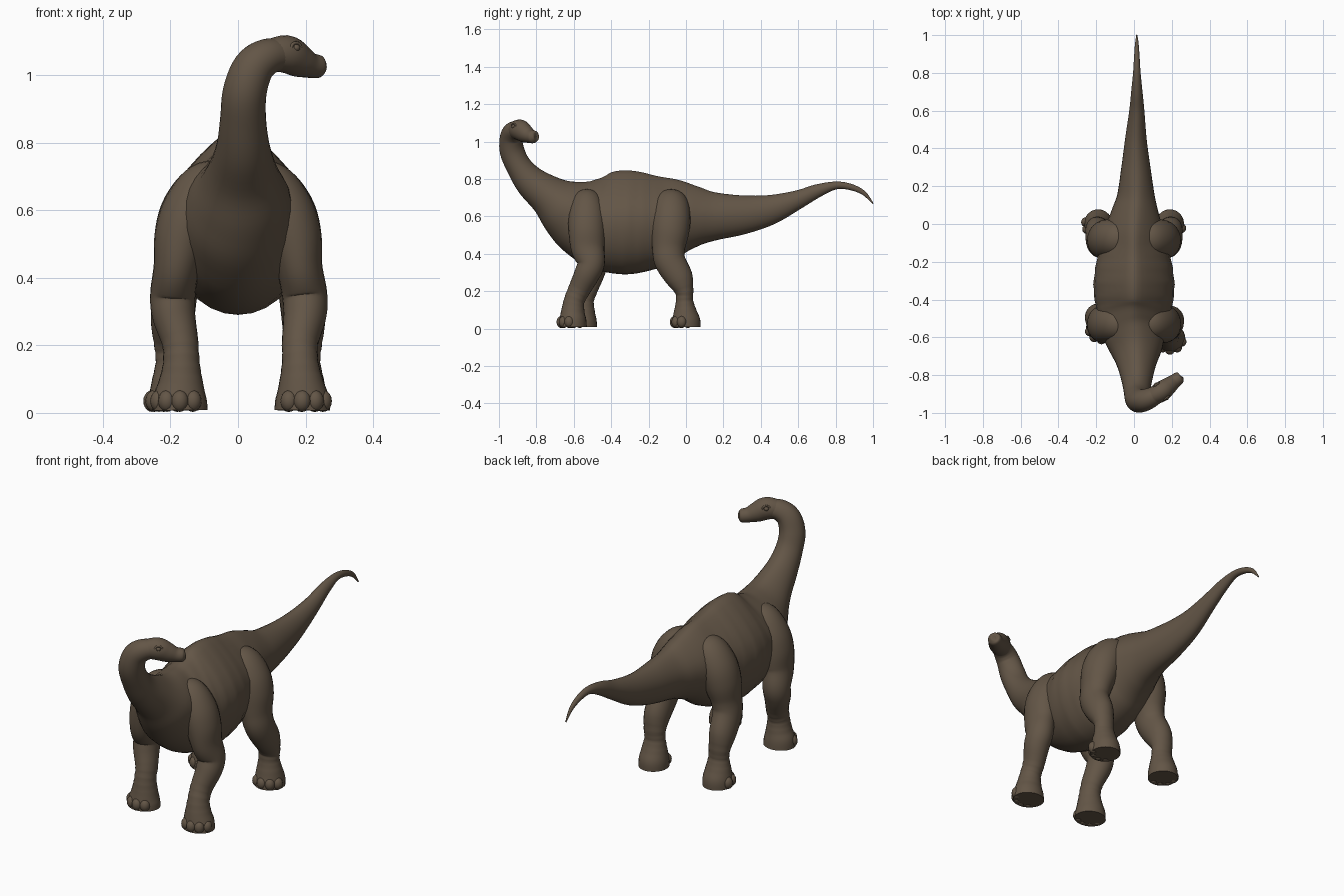
import bpy, bmesh, math
from mathutils import Vector

cube = bpy.data.objects.get("Cube")
if cube:
    bpy.data.objects.remove(cube)

hide = bpy.data.materials.new("brown_hide")
hide.use_nodes = True
COLOR = (0.125, 0.092, 0.062, 1)
hide.diffuse_color = COLOR
hide.node_tree.nodes["Principled BSDF"].inputs["Base Color"].default_value = COLOR


def finish(bm, name):
    bmesh.ops.recalc_face_normals(bm, faces=bm.faces)
    mesh = bpy.data.meshes.new(name)
    bm.to_mesh(mesh)
    bm.free()
    mesh.materials.append(hide)
    ob = bpy.data.objects.new(name, mesh)
    bpy.context.collection.objects.link(ob)
    bpy.ops.object.select_all(action='DESELECT')
    ob.select_set(True)
    bpy.context.view_layer.objects.active = ob
    bpy.ops.object.shade_smooth_by_angle(angle=math.radians(50))


def spline(stations, steps):
    """Smooth the stations with a Catmull-Rom spline."""
    pts = [Vector(s) for s in stations]
    pts = [pts[0]] + pts + [pts[-1]]
    out = []
    for a, b, c, d in zip(pts, pts[1:], pts[2:], pts[3:]):
        for i in range(steps):
            t = i / steps
            out.append(0.5 * (2 * b + (c - a) * t + (2 * a - 5 * b + 4 * c - d) * t * t
                              + (3 * b - a - 3 * c + d) * t ** 3))
    return out + [pts[-1]]


def loft(name, stations, side=(1, 0, 0), steps=5, sides=32, shape=None):
    """Skin elliptical rings (x, y, z, half width, half height) along a path."""
    rows = spline(stations, steps)
    centers = [Vector(r[:3]) for r in rows]
    side = Vector(side)
    bm = bmesh.new()
    rings = []
    for i, (c, r) in enumerate(zip(centers, rows)):
        tangent = (centers[min(i + 1, len(rows) - 1)] - centers[max(i - 1, 0)]).normalized()
        side = (side - tangent * side.dot(tangent)).normalized()
        up = side.cross(tangent)
        ring = []
        for k in range(sides):
            a = math.tau * k / sides
            u, v = math.cos(a), math.sin(a)
            if shape:
                u, v = shape(c, u, v)
            ring.append(bm.verts.new(c + side * u * r[3] + up * v * r[4]))
        rings.append(ring)
    for a, b in zip(rings, rings[1:]):
        for k in range(sides):
            j = (k + 1) % sides
            bm.faces.new((a[k], a[j], b[j], b[k]))
    bm.faces.new(rings[0])
    bm.faces.new(rings[-1])
    finish(bm, name)


def ball(name, center, size):
    bm = bmesh.new()
    bmesh.ops.create_uvsphere(bm, u_segments=16, v_segments=10, radius=1)
    bmesh.ops.scale(bm, vec=size, verts=bm.verts)
    bmesh.ops.translate(bm, vec=center, verts=bm.verts)
    finish(bm, name)


def body_shape(c, u, v):
    """Narrow the back (negative v) and fold the skin of the flanks."""
    torso = max(0, 1 - abs(c.y + 0.28) / 0.55)
    u *= 1 - (0.12 + 0.42 * min(1, torso * 1.6)) * max(0, -v) ** 2
    fold = 1 + 0.012 * torso * abs(u) * math.sin(c.y * 75 + v * 2)
    return u * fold, v * fold


# Tail, torso and neck in one sweep
loft("body", [
    (.015, 1.0, .668, .003, .003), (.015, .95, .725, .010, .012),
    (.015, .88, .757, .015, .017), (.015, .80, .765, .020, .021),
    (.015, .70, .735, .030, .036), (.015, .60, .690, .040, .050),
    (.01, .45, .635, .057, .080), (.01, .30, .608, .077, .105),
    (.01, .15, .600, .100, .130), (.005, .05, .600, .130, .165),
    (0, -.05, .595, .160, .208), (0, -.18, .575, .195, .255),
    (0, -.32, .568, .214, .278), (0, -.45, .570, .200, .258),
    (0, -.56, .600, .172, .212), (.01, -.65, .648, .142, .162),
    (.013, -.735, .710, .106, .112), (.015, -.83, .785, .080, .086),
    (.015, -.895, .870, .068, .068), (.02, -.93, .950, .065, .066),
    (.045, -.935, 1.02, .061, .060), (.088, -.92, 1.054, .054, .054),
    (.14, -.89, 1.06, .044, .044)], shape=body_shape)

# Head, turned to the left, with a blunt muzzle
ACROSS = Vector((.6, -.78, 0)).normalized()
loft("head", [
    (.08, -.925, 1.056, .042, .044), (.14, -.89, 1.062, .053, .056),
    (.18, -.86, 1.043, .047, .050), (.212, -.835, 1.029, .038, .038),
    (.238, -.815, 1.025, .034, .034), (.248, -.808, 1.024, .024, .025),
    (.250, -.806, 1.024, .010, .012)], side=ACROSS, sides=24)

# Eyes under raised lids
FORWARD = Vector((0, 0, 1)).cross(ACROSS)
for label, s in (("left", -1), ("right", 1)):
    eye = Vector((.145, -.886, 1.080)) + ACROSS * s * .044
    ball(label + "_eye", eye, (.012, .012, .011))
    lid = [eye + FORWARD * .018 * math.cos(a) + Vector((0, 0, .015 * math.sin(a)))
           for a in (math.tau * k / 12 for k in range(13))]
    loft(label + "_eyelid", [(*p, .005, .005) for p in lid], side=ACROSS, steps=2, sides=8)

# Legs, from the top buried in the torso down to the sole
FRONT = [(.03, -.53, .70, .045, .06), (.085, -.53, .67, .080, .085),
         (.135, -.53, .60, .088, .098), (.165, -.53, .52, .083, .098),
         (.182, -.525, .43, .068, .090), (.197, -.508, .35, .067, .074),
         (.198, -.53, .29, .064, .068), (.184, -.57, .21, .054, .059),
         (.184, -.597, .15, .054, .055), (.187, -.605, .09, .066, .063),
         (.19, -.605, .045, .079, .072), (.19, -.605, .008, .082, .075)]
REAR = [(.03, -.08, .70, .045, .06), (.085, -.08, .67, .080, .092),
        (.132, -.08, .60, .093, .104), (.158, -.085, .52, .090, .102),
        (.175, -.093, .43, .073, .088), (.187, -.085, .36, .068, .083),
        (.194, -.035, .27, .064, .073), (.192, -.010, .20, .056, .050),
        (.19, -.008, .15, .054, .046), (.19, -.004, .09, .066, .062),
        (.19, 0, .045, .074, .076), (.19, 0, .008, .075, .078)]


def leg_shape(c, u, v):
    """Shallow skin wrinkles around the ankle."""
    near = max(0, 1 - abs(c.z - .17) / .09)
    k = 1 + .02 * near * math.sin(c.z * 200)
    return u * k, v * k


def leg(name, stations, mirror, dx, dy, turn):
    """dx and dy move the foot, fading out upwards; turn splays the toes outwards."""
    path = []
    for x, y, z, w, h in stations:
        f = min(1, max(0, (.42 - z) / .3))
        path.append((mirror * (x + dx * f), y + dy * f, z, w, h))
    loft(name, path, sides=24, steps=6, shape=leg_shape)
    fx, fy = path[-1][:2]
    for i in range(4):
        a = math.radians(turn + (i - 1.5) * 36)
        pos = (fx + mirror * math.sin(a) * .065, fy - math.cos(a) * .061, .035)
        ball(f"{name}_toe_{i + 1}", pos, (.026, .026, .032))


leg("front_left_leg", FRONT, 1, 0, 0, 18)
leg("front_right_leg", FRONT, -1, -.018, .055, 18)
leg("rear_left_leg", REAR, 1, 0, 0, 15)
leg("rear_right_leg", REAR, -1, 0, 0, 45)
